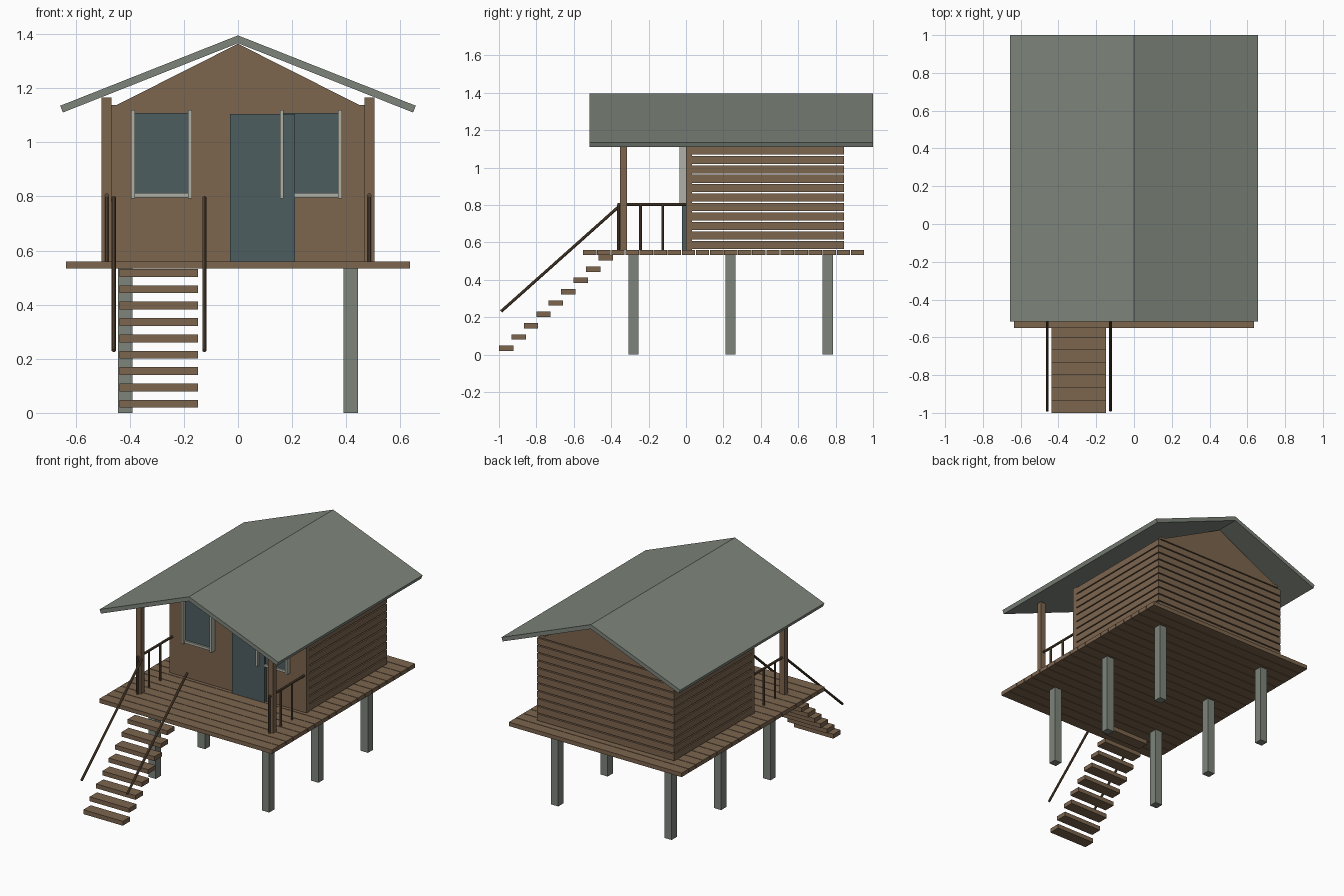
import bpy, bmesh
from mathutils import Vector

if "Cube" in bpy.data.objects:
    bpy.data.objects.remove(bpy.data.objects["Cube"], do_unlink=True)


def material(name, rgb):
    m = bpy.data.materials.new(name)
    m.use_nodes = True
    m.diffuse_color = (*rgb, 1)
    m.node_tree.nodes["Principled BSDF"].inputs["Base Color"].default_value = (*rgb, 1)
    return m


WOOD = material("brown_wood", (0.20, 0.13, 0.076))
RAIL = material("dark_rail_wood", (0.13, 0.08, 0.043))
GREY = material("grey_green", (0.205, 0.23, 0.195))
BLUE = material("slate_blue", (0.076, 0.109, 0.117))
TRIM = material("pale_trim", (0.43, 0.435, 0.375))


def finish(name, bm, mat):
    bmesh.ops.recalc_face_normals(bm, faces=bm.faces)
    mesh = bpy.data.meshes.new(name)
    bm.to_mesh(mesh)
    bm.free()
    mesh.materials.append(mat)
    obj = bpy.data.objects.new(name, mesh)
    bpy.context.collection.objects.link(obj)
    return obj


def boxes(name, mat, ranges):
    """One object from boxes given as (x0, x1, y0, y1, z0, z1)."""
    bm = bmesh.new()
    for x0, x1, y0, y1, z0, z1 in ranges:
        verts = bmesh.ops.create_cube(bm, size=1)["verts"]
        for v in verts:
            v.co = ((x0 + x1) / 2 + v.co.x * (x1 - x0),
                    (y0 + y1) / 2 + v.co.y * (y1 - y0),
                    (z0 + z1) / 2 + v.co.z * (z1 - z0))
    return finish(name, bm, mat)


def prism(name, mat, profile, y0, y1):
    """Extrude an (x, z) outline along y."""
    bm = bmesh.new()
    face = bm.faces.new([bm.verts.new((x, y0, z)) for x, z in profile])
    out = bmesh.ops.extrude_face_region(bm, geom=[face])["geom"]
    bmesh.ops.translate(bm, vec=(0, y1 - y0, 0),
                        verts=[g for g in out if isinstance(g, bmesh.types.BMVert)])
    return finish(name, bm, mat)


def rod(name, a, b, radius):
    a, b = Vector(a), Vector(b)
    bm = bmesh.new()
    bmesh.ops.create_cone(bm, cap_ends=True, segments=10, radius1=radius,
                          radius2=radius, depth=(b - a).length)
    turn = (b - a).to_track_quat("Z", "Y")
    for v in bm.verts:
        v.co = turn @ v.co + (a + b) / 2
    obj = finish(name, bm, RAIL)
    bpy.ops.object.select_all(action="DESELECT")
    obj.select_set(True)
    bpy.context.view_layer.objects.active = obj
    bpy.ops.object.shade_smooth_by_angle()
    return obj


W = 0.505            # half width of the cabin
FLOOR, TOP = 0.56, 1.12
BACK = 0.845

# Stilts
boxes("stilts", GREY, [(x - 0.027, x + 0.027, y - 0.027, y + 0.027, 0, 0.535)
                       for x in (-0.417, 0.417) for y in (-0.28, 0.238, 0.758)])

# Deck boards
pitch = 1.507 / 20
boxes("deck_boards", WOOD, [(-0.635, 0.635, -0.55 + i * pitch, -0.55 + (i + 1) * pitch - 0.004,
                             0.533, FLOOR) for i in range(20)])

# Stair treads
boxes("stair_treads", WOOD, [(-0.437, -0.147, -1 + i * 0.0665, -0.923 + i * 0.0665,
                              0.019 + i * 0.0605, 0.048 + i * 0.0605) for i in range(9)])

# Cabin walls: plain front, slatted sides and back
boxes("front_wall", WOOD, [(-W, W, 0, 0.032, FLOOR, TOP)])
slats = []
for i in range(11):
    z0 = FLOOR + 0.005 + i * 0.0505
    z1 = z0 + 0.043
    slats += [(s * W, s * (W - 0.02), 0.032, BACK, z0, z1) for s in (-1, 1)]
    slats.append((-W + 0.02, W - 0.02, BACK - 0.02, BACK, z0, z1))
boxes("wall_slats", WOOD, slats)

# Gables
gable = [(-0.485, TOP), (0.485, TOP), (0.485, 1.137), (0.45, 1.137),
         (0, 1.364), (-0.45, 1.137), (-0.485, 1.137)]
prism("front_gable", WOOD, gable, 0, 0.032)
prism("back_gable", WOOD, gable, BACK - 0.032, BACK)

# Roof
prism("roof", GREY, [(-0.657, 1.135), (0, 1.395), (0.657, 1.135),
                     (0.647, 1.11), (0, 1.366), (-0.647, 1.11)], -0.515, 1.0)

# Door
boxes("door", BLUE, [(-0.03, 0.21, -0.022, 0, FLOOR, 1.105)])

# Windows
for side, x0, x1 in (("right", -0.395, -0.17), ("left", 0.155, 0.384)):
    boxes(side + "_window_glass", BLUE, [(x0 + 0.01, x1 - 0.01, -0.009, 0, 0.805, 1.108)])
    boxes(side + "_window_frame", TRIM,
          [(x, x + 0.014, -0.035, 0, 0.793, TOP) for x in (x0, x1 - 0.014)]
          + [(x0 + 0.014, x1 - 0.014, -0.02, 0, 0.796, 0.812)])

# Porch posts and side railings
for side, s in (("left", 1), ("right", -1)):
    boxes(side + "_porch_post", WOOD, [(s * 0.467, s * W, -0.352, -0.315, FLOOR, 1.165)])
    x = s * 0.485
    rod(side + "_porch_rail", (x, -0.365, 0.803), (x, 0, 0.803), 0.008)
    for n, y in enumerate((-0.361, -0.243, -0.125)):
        rod(f"{side}_baluster_{n + 1}", (x, y, FLOOR), (x, y, 0.803), 0.007)

# Stair handrails
for side, x in (("right", -0.459), ("left", -0.124)):
    rod(side + "_stair_handrail", (x, -0.988, 0.231), (x, -0.355, 0.795), 0.008)
